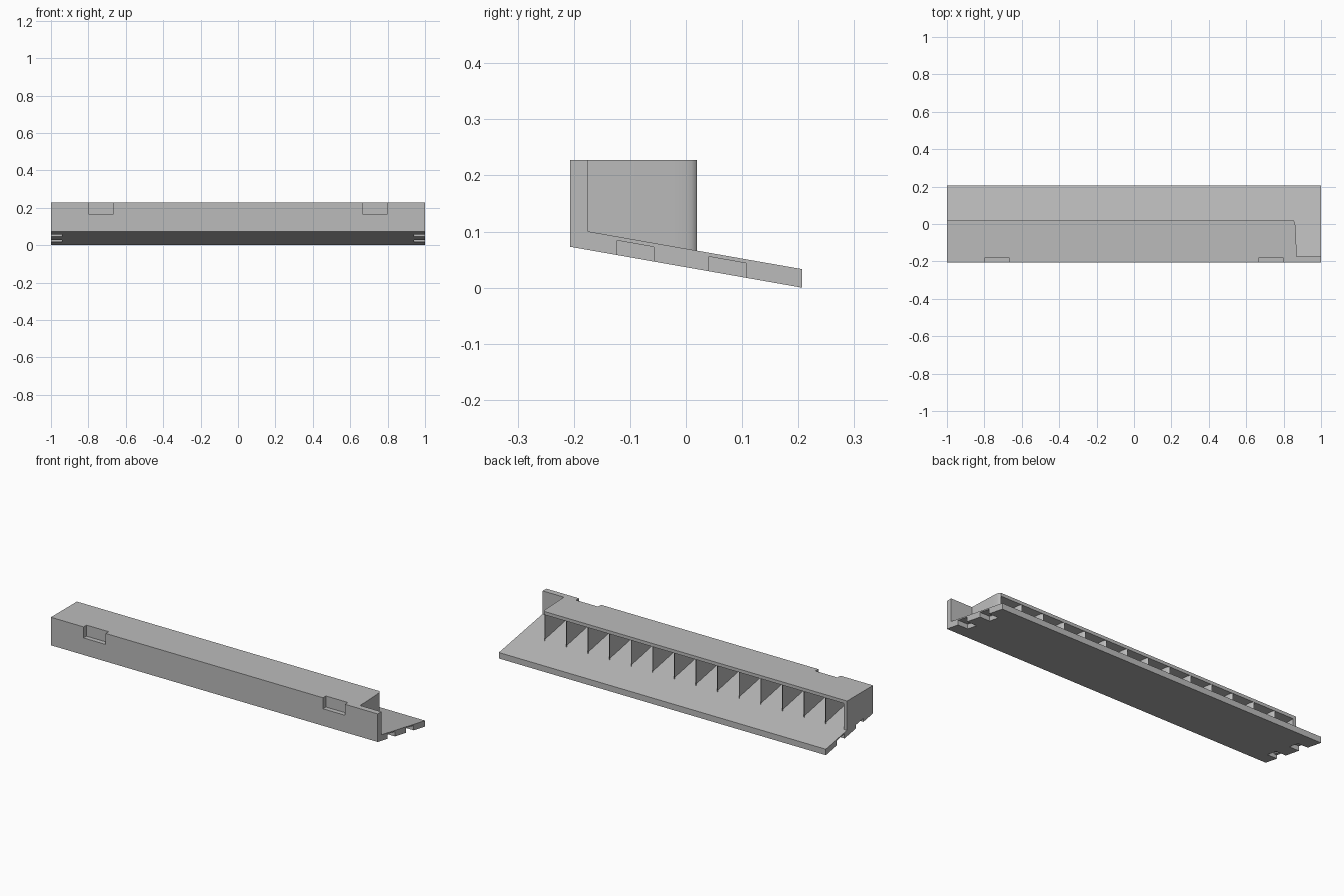
import bpy, bmesh, math

if "Cube" in bpy.data.objects:
    bpy.data.objects.remove(bpy.data.objects["Cube"])

SLOPE = math.tan(math.radians(10))
REAR, FRONT, WALL, TOP = 0.207, -0.207, -0.175, 0.228
THICK, SLAB, PITCH = 0.033, 0.018, 0.1322

mat = bpy.data.materials.new("plain grey")
mat.diffuse_color = (0.5, 0.5, 0.5, 1)
mat.use_nodes = True
mat.node_tree.nodes["Principled BSDF"].inputs["Base Color"].default_value = mat.diffuse_color


def under(y):
    """Height of the sloped underside at depth y."""
    return (REAR - y) * SLOPE


def loft(name, ring_a, ring_b):
    """Closed solid between two matching rings of points."""
    bm = bmesh.new()
    a = [bm.verts.new(p) for p in ring_a]
    b = [bm.verts.new(p) for p in ring_b]
    bm.faces.new(a)
    bm.faces.new(b[::-1])
    n = len(a)
    for i in range(n):
        bm.faces.new((a[i], a[(i + 1) % n], b[(i + 1) % n], b[i]))
    bmesh.ops.recalc_face_normals(bm, faces=bm.faces)
    me = bpy.data.meshes.new(name)
    bm.to_mesh(me)
    bm.free()
    me.materials.append(mat)
    ob = bpy.data.objects.new(name, me)
    bpy.context.collection.objects.link(ob)
    return ob


def along_x(name, profile, x0, x1):
    return loft(name, [(x0, y, z) for y, z in profile], [(x1, y, z) for y, z in profile])


def smooth(ob):
    bpy.ops.object.select_all(action='DESELECT')
    ob.select_set(True)
    bpy.context.view_layer.objects.active = ob
    bpy.ops.object.shade_smooth_by_angle(angle=math.radians(30))


def cut(ob, cutter):
    cutter.hide_render = True
    mod = ob.modifiers.new("cut", 'BOOLEAN')
    mod.operation, mod.solver, mod.object = 'DIFFERENCE', 'EXACT', cutter
    bpy.context.view_layer.objects.active = ob
    bpy.ops.object.modifier_apply(modifier=mod.name)
    bpy.data.objects.remove(cutter)


# sloped base with upright front wall
base = along_x("sloped_base", [
    (FRONT, under(FRONT)), (REAR, 0), (REAR, THICK),
    (WALL, under(WALL) + THICK), (WALL, TOP), (FRONT, TOP)], -1, 1)

for s in (-1, 1):
    # shallow notches in the top front edge
    xa, xb = sorted((s * 0.665, s * 0.80))
    cut(base, along_x("notch_cutter", [(-0.25, 0.167), (-0.181, 0.167),
                                       (-0.181, 0.3), (-0.25, 0.3)], xa, xb))
    # underside slots at both ends
    xa, xb = sorted((s * 0.94, s * 1.1))
    for y0, y1 in ((-0.123, -0.057), (0.041, 0.107)):
        cut(base, along_x("slot_cutter", [
            (y0, under(y0) - 0.05), (y1, under(y1) - 0.05),
            (y1, under(y1) + 0.026), (y0, under(y0) + 0.026)], xa, xb))

# outer curve of a fin in plan, from the wall to its bent rear tip
curve = [(0.87, WALL - 0.003), (0.8675, -0.11), (0.865, -0.05), (0.8635, -0.02),
         (0.8615, 0.0), (0.859, 0.01), (0.855, 0.017), (0.850, 0.02)]

# top slab, its right end following the fin curve
plan = curve + [(-1, 0.02), (-1, WALL - 0.003)]
slab = loft("top_slab", [(x, y, TOP - SLAB) for x, y in plan],
            [(x, y, TOP) for x, y in plan])
smooth(slab)

# row of curved fins between slab and base
inner = [(x - 0.009 * (1 - i / 7), y - 0.003 * i / 7) for i, (x, y) in enumerate(curve)]
fin_plan = curve + inner[::-1]
for k in range(14):
    d = -k * PITCH
    fin = loft("curved_fin_%02d" % (k + 1),
               [(x + d, y, under(y) + 0.02) for x, y in fin_plan],
               [(x + d, y, TOP - SLAB) for x, y in fin_plan])
    smooth(fin)

# closed left end
along_x("left_end_wall", [
    (WALL - 0.003, under(WALL) + 0.02), (0.02, under(0.02) + 0.02),
    (0.02, TOP - SLAB), (WALL - 0.003, TOP - SLAB)], -1, -0.982)
